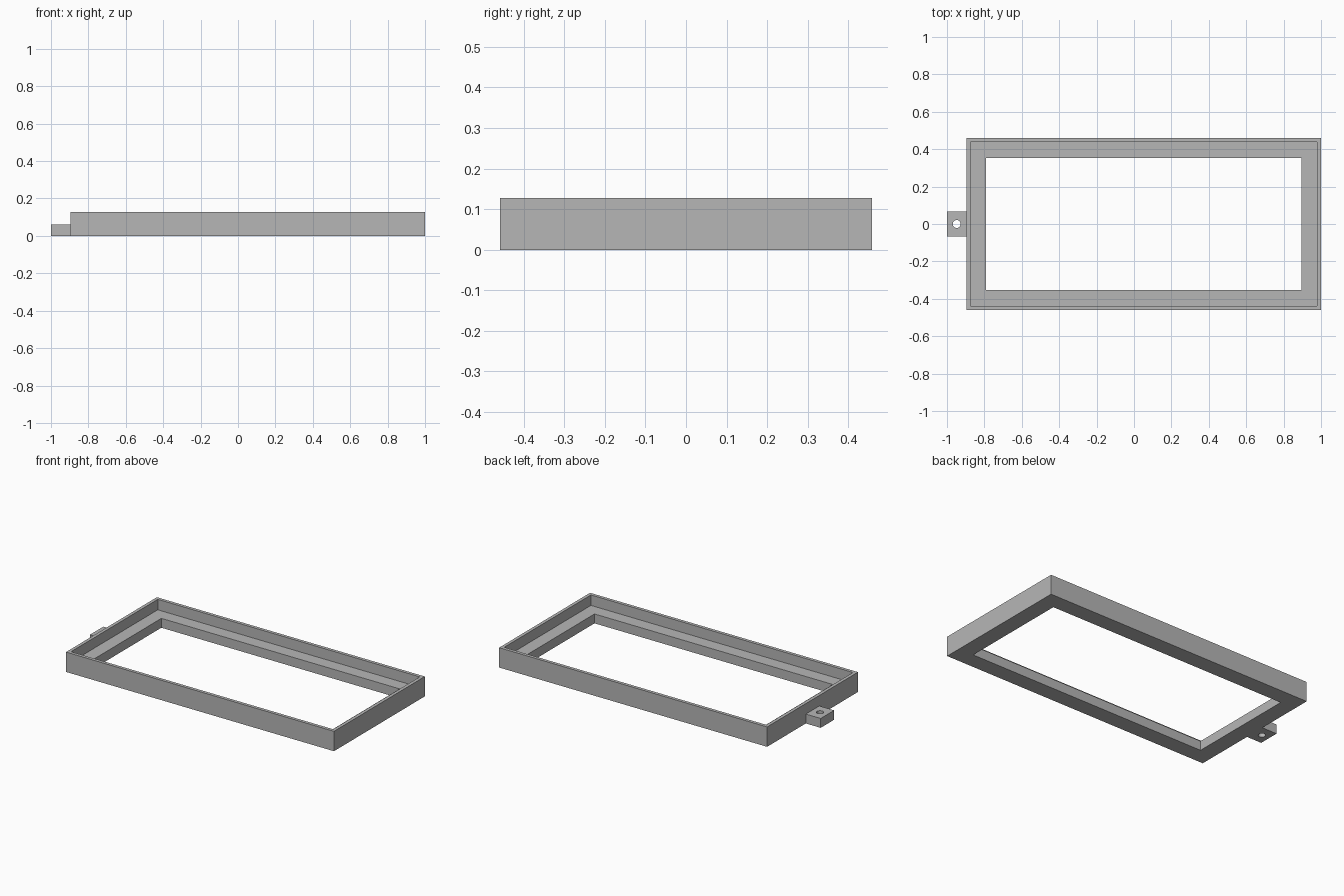
import bpy, bmesh
from mathutils import Matrix

cube = bpy.data.objects.get("Cube")
if cube:
    bpy.data.objects.remove(cube, do_unlink=True)

HEIGHT, LEDGE = 0.127, 0.06      # wall top and inner ledge level
WALL, BORDER = 0.021, 0.105      # wall thickness and full ledge inset
LEFT, RIGHT, HALF_Y = -0.895, 1.0, 0.459

grey = bpy.data.materials.new("plain grey")
grey.use_nodes = True
colour = (0.47, 0.47, 0.47, 1)
grey.diffuse_color = colour
grey.node_tree.nodes["Principled BSDF"].inputs["Base Color"].default_value = colour


def finish(bm, name):
    bmesh.ops.recalc_face_normals(bm, faces=bm.faces)
    mesh = bpy.data.meshes.new(name)
    bm.to_mesh(mesh)
    bm.free()
    mesh.materials.append(grey)
    obj = bpy.data.objects.new(name, mesh)
    bpy.context.collection.objects.link(obj)
    return obj


def rectangle(bm, x0, x1, y, z):
    corners = ((x0, -y), (x1, -y), (x1, y), (x0, y))
    return [bm.verts.new((cx, cy, z)) for cx, cy in corners]


# Stepped frame: an L-shaped section swept round a rectangle
bm = bmesh.new()
section = [(0, 0), (0, HEIGHT), (WALL, HEIGHT),
           (WALL, LEDGE), (BORDER, LEDGE), (BORDER, 0)]
rings = [rectangle(bm, LEFT + d, RIGHT - d, HALF_Y - d, z) for d, z in section]
for a, b in zip(rings, rings[1:] + rings[:1]):
    for i in range(4):
        j = (i + 1) % 4
        bm.faces.new((a[i], a[j], b[j], b[i]))
finish(bm, "stepped_frame")

# Mounting tab with a round through hole
bm = bmesh.new()
outline = rectangle(bm, -1.0, LEFT, 0.068, 0)
for i in range(4):
    bm.edges.new((outline[i], outline[(i + 1) % 4]))
bmesh.ops.create_circle(bm, segments=32, radius=0.021,
                        matrix=Matrix.Translation((-0.948, 0, 0)))
bmesh.ops.triangle_fill(bm, edges=bm.edges[:], use_beauty=True)
top = bmesh.ops.extrude_face_region(bm, geom=bm.faces[:], use_keep_orig=True)
verts = [g for g in top["geom"] if isinstance(g, bmesh.types.BMVert)]
bmesh.ops.translate(bm, verts=verts, vec=(0, 0, LEDGE))
tab = finish(bm, "mounting_tab")

# Smooth the hole wall, keep the block edges sharp
bpy.ops.object.select_all(action='DESELECT')
tab.select_set(True)
bpy.context.view_layer.objects.active = tab
bpy.ops.object.shade_smooth_by_angle()
